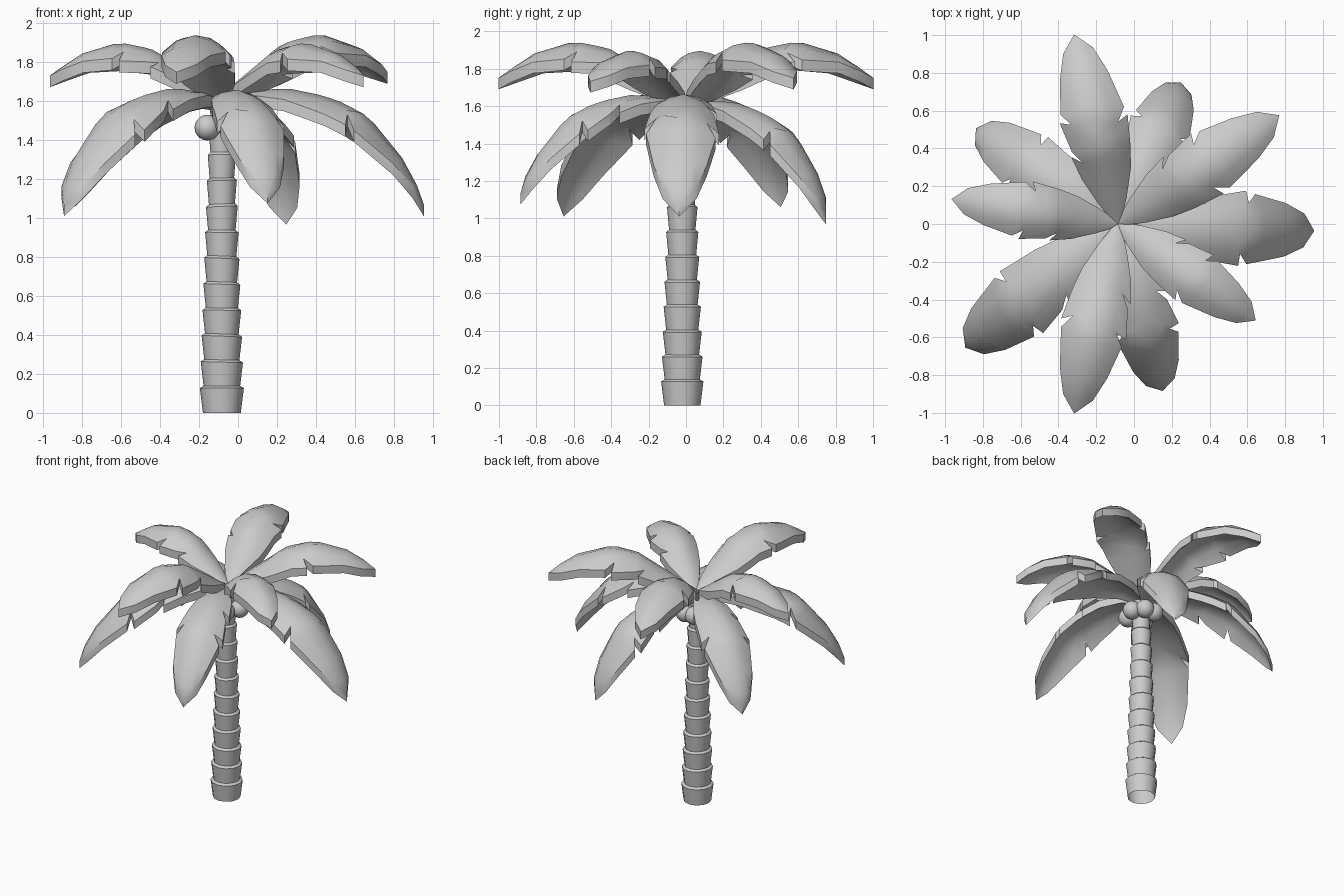
import bpy
import bmesh
import math
import random
from mathutils import Vector, Matrix

random.seed(4)

cube = bpy.data.objects.get("Cube")
if cube:
    bpy.data.objects.remove(cube, do_unlink=True)

# Single flat colour
grey = bpy.data.materials.new("plain_grey")
grey.use_nodes = True
GREY = (0.6, 0.6, 0.6, 1)
grey.diffuse_color = GREY
grey.node_tree.nodes["Principled BSDF"].inputs["Base Color"].default_value = GREY

CROWN = Vector((-0.085, 0, 1.62))
TRUNK = Vector((-0.083, -0.02, 0))


def finish(name, bm, angle=35):
    mesh = bpy.data.meshes.new(name)
    bm.to_mesh(mesh)
    bm.free()
    mesh.materials.append(grey)
    obj = bpy.data.objects.new(name, mesh)
    bpy.context.collection.objects.link(obj)
    bpy.ops.object.select_all(action='DESELECT')
    obj.select_set(True)
    bpy.context.view_layer.objects.active = obj
    bpy.ops.object.shade_smooth_by_angle(angle=math.radians(angle))


# Trunk: stacked flared rings, each lip stepping in to the next, open at the foot
def build_trunk(rings=12, sides=12, step=0.1333):
    bm = bmesh.new()
    for i in range(rings):
        top = 0.113 - 0.0045 * i
        tilt = random.uniform(-0.05, 0.05) if i else 0
        loops = []
        for radius, z in ((top * 0.86, 0), (top, step - 0.006), (top * 0.8, step + 0.008)):
            lean = tilt if z else 0
            loop = []
            for k in range(sides):
                a = 2 * math.pi * k / sides
                x, y = radius * math.cos(a), radius * math.sin(a)
                loop.append(bm.verts.new(TRUNK + Vector((x, y, step * i + z + lean * x))))
            loops.append(loop)
        for low, high in zip(loops, loops[1:]):
            for k in range(sides):
                n = (k + 1) % sides
                bm.faces.new((low[k], low[n], high[n], high[k]))
    bm.faces.new(loops[-1])
    finish("trunk", bm)


# Midrib paths (distance out, height above crown)
RAISED = ((0, 0), (.2, .14), (.4, .28), (.55, .32), (.7, .315), (.82, .27), (.93, .2), (1.03, .13))
DROOPING = ((0, -.01), (.2, .04), (.35, .045), (.52, .01), (.69, -.05), (.86, -.2), (.99, -.41), (1.04, -.55))

# Leaf outline (fraction along midrib, half width); backward steps are slits
RIB = (0, .12, .2, .27, .38, .43, .47, .57, .63, .8, .92, 1)
LEFT = ((0, .015), (.12, .08), (.25, .14), (.37, .17), (.35, .115), (.41, .16),
        (.58, .19), (.56, .13), (.62, .175), (.8, .135), (.92, .085), (1, 0))
RIGHT = ((0, .015), (.12, .08), (.25, .14), (.35, .165), (.43, .175), (.5, .185),
         (.54, .19), (.52, .13), (.59, .18), (.8, .135), (.92, .085), (1, 0))


def along(path, t):
    """Point at a fraction of the path length."""
    pts = [Vector(p) for p in path]
    lengths = [(b - a).length for a, b in zip(pts, pts[1:])]
    d = t * sum(lengths)
    for a, b, ln in zip(pts, pts[1:], lengths):
        if d <= ln + 1e-6:
            break
        d -= ln
    return a.lerp(b, d / ln)


def build_frond(name, path, heading, scale, width, pitch=0):
    turn = Matrix.Rotation(math.radians(heading), 3, 'Z') @ Matrix.Rotation(math.radians(pitch), 3, 'Y')
    bm = bmesh.new()

    def leaf_point(t, w):
        p = along(path, t)
        tan = (along(path, min(t + 0.05, 1)) - along(path, max(t - 0.05, 0))).normalized()
        normal = Vector((-tan.y, 0, tan.x))
        local = Vector((p.x, w * width, p.y)) - normal * (2.8 * w * w)
        return bm.verts.new(CROWN + turn @ (local * scale))

    rows = []
    for rib, (tl, wl), (tr, wr) in zip(RIB, LEFT, RIGHT):
        rows.append([leaf_point(tr, -wr), leaf_point((rib + tr) / 2, -wr * 0.55), leaf_point(rib, 0),
                     leaf_point((rib + tl) / 2, wl * 0.55), leaf_point(tl, wl)])
    for a, b in zip(rows, rows[1:]):
        for j in range(4):
            bm.faces.new((a[j], b[j], b[j + 1], a[j + 1]))
    bmesh.ops.remove_doubles(bm, verts=bm.verts, dist=0.0005)

    # Leaf thickness: a lowered copy joined by an upright rim
    rim = [(e.verts[0], e.verts[1]) for e in bm.edges if e.is_boundary]
    tops = list(bm.faces)
    under = {v: bm.verts.new(v.co - Vector((0, 0, 0.06))) for v in list(bm.verts)}
    for face in tops:
        bm.faces.new([under[v] for v in reversed(face.verts)])
    for a, b in rim:
        bm.faces.new((a, b, under[b], under[a]))
    bmesh.ops.recalc_face_normals(bm, faces=bm.faces)
    finish(name, bm)


# Coconuts clustered under the crown
def build_coconuts():
    for i, heading in enumerate((10, 65, 112, 222, 300)):
        a = math.radians(heading)
        spot = TRUNK + Vector((0.1 * math.cos(a), 0.1 * math.sin(a), 1.465))
        bm = bmesh.new()
        bmesh.ops.create_uvsphere(bm, u_segments=16, v_segments=10, radius=0.066,
                                  matrix=Matrix.Translation(spot))
        finish(f"coconut_{i + 1}", bm, 60)


build_trunk()
for i, (heading, scale) in enumerate(((34, 1), (103, 1), (171.5, .865), (257, 1), (325, .865))):
    build_frond(f"raised_frond_{i + 1}", RAISED, heading, scale, 0.95)
for i, (heading, scale, pitch) in enumerate(((358, 1, 0), (66, .86, 8), (146, .88, 1), (219, 1, 0), (285, .88, 0))):
    build_frond(f"drooping_frond_{i + 1}", DROOPING, heading, scale, 1.05, pitch)
build_coconuts()
